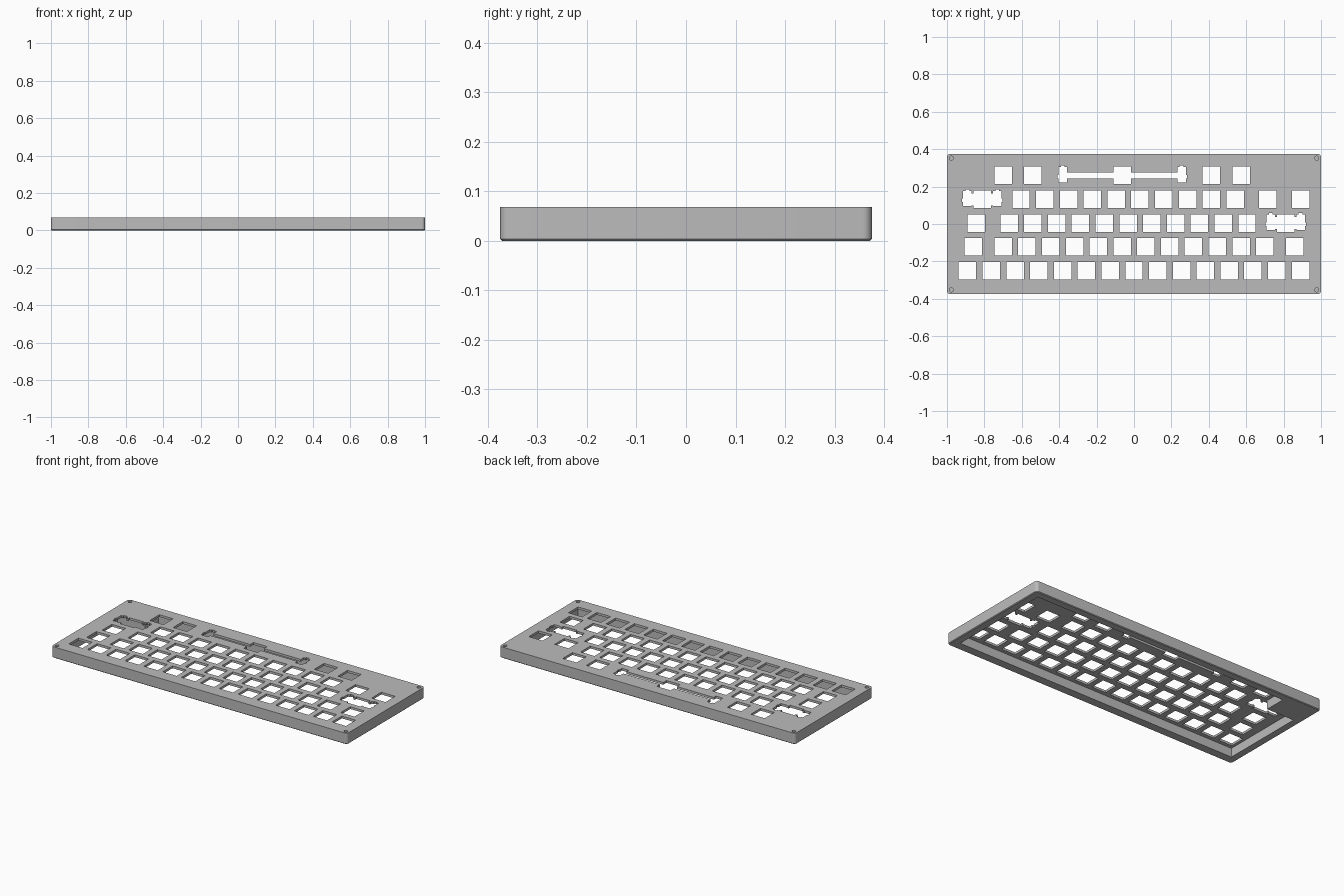
import bpy, bmesh, math
from mathutils import Vector

if "Cube" in bpy.data.objects:
    bpy.data.objects.remove(bpy.data.objects["Cube"], do_unlink=True)

U = 0.1272            # one key pitch
MM = U / 19.05        # one millimetre
HEIGHT, PLATE = 0.068, 0.014
HX, HY = 1.0, 0.375   # outer half size
ROW_Y = 0.005         # middle key row

grey = bpy.data.materials.new("plain grey")
grey.use_nodes = True
colour = (0.5, 0.5, 0.5, 1)
grey.diffuse_color = colour
grey.node_tree.nodes["Principled BSDF"].inputs["Base Color"].default_value = colour


def prism(bm, outline, z0, z1):
    """Extrude a counter-clockwise outline from z0 to z1."""
    face = bm.faces.new([bm.verts.new((x, y, z0)) for x, y in outline])
    top = bmesh.ops.extrude_face_region(bm, geom=[face])["geom"]
    verts = [g for g in top if isinstance(g, bmesh.types.BMVert)]
    bmesh.ops.translate(bm, verts=verts, vec=(0, 0, z1 - z0))


def make(name, bm):
    bmesh.ops.recalc_face_normals(bm, faces=bm.faces)
    mesh = bpy.data.meshes.new(name)
    bm.to_mesh(mesh)
    bm.free()
    mesh.materials.append(grey)
    ob = bpy.data.objects.new(name, mesh)
    bpy.context.collection.objects.link(ob)
    return ob


def circle(cx, cy, r, n=16):
    return [(cx + r * math.cos(math.tau * i / n), cy + r * math.sin(math.tau * i / n))
            for i in range(n)]


def rounded_rect(hx, hy, r, n=6):
    pts = []
    for k, (sx, sy) in enumerate([(1, 1), (-1, 1), (-1, -1), (1, -1)]):
        for i in range(n + 1):
            a = (k + i / n) * math.pi / 2
            pts.append((sx * (hx - r) + r * math.cos(a), sy * (hy - r) + r * math.sin(a)))
    return pts


def key_outline(stab=0, slot=0):
    """Square switch opening in mm, with stabiliser openings at +-stab."""
    if not stab:
        return [(7, -7), (7, 7), (-7, 7), (-7, -7)]
    a, b = stab - 3.4, stab + 3.4
    half = [(7, -7), (7, -slot), (a, -slot), (a, -5.5), (b, -5.5),
            (b, -2.3), (b + 0.8, -2.3), (b + 0.8, 0.5), (b, 0.5), (b, 6.8),
            (stab + 1.5, 6.8), (stab + 1.5, 8), (stab - 1.5, 8), (stab - 1.5, 6.8),
            (a, 6.8), (a, slot), (7, slot), (7, 7)]
    return half + [(-x, y) for x, y in reversed(half)]


# Solid case body with rounded corners and a small bottom chamfer
bm = bmesh.new()
prism(bm, rounded_rect(HX, HY, 0.018), 0, HEIGHT)
rim = [e for e in bm.edges if all(v.co.z < 0.001 for v in e.verts)]
bmesh.ops.bevel(bm, geom=rim, offset=0.004, segments=1, affect='EDGES')
case = make("keyboard_case", bm)

# Cavity below the plate, leaving a solid block in one back corner
bm = bmesh.new()
ix, front, back, block_x, block_y = 0.954, -0.32, 0.33, -0.77, 0.2
prism(bm, [(-ix, front), (ix, front), (ix, back), (block_x, back),
           (block_x, block_y), (-ix, block_y)], -0.02, HEIGHT - PLATE)
cavity = make("cavity_cutter", bm)

# Key openings: centres in key pitches for each row, front to back
rows = [
    [i - 7 for i in range(15)],
    [-6.75] + [i - 5.5 for i in range(12)] + [6.75],
    [-6.625] + [i - 5.25 for i in range(11)],
    [i - 4.75 for i in range(10)] + [5.625, 7],
    [-5.5, -4.25, 3.25, 4.5],
]
keys = [(x, r - 2, key_outline()) for r, row in enumerate(rows) for x in row]
keys += [(6.375, 0, key_outline(11.9, 4.8)),
         (-6.375, 1, key_outline(11.9, 4.8)),
         (-0.5, 2, key_outline(47.6, 2.3))]
bm = bmesh.new()
for kx, ky, shape in keys:
    prism(bm, [(kx * U + x * MM, ROW_Y + ky * U + y * MM) for x, y in shape],
          0.03, HEIGHT + 0.03)

# Blind screw holes in the four corners
for sx in (-1, 1):
    for sy in (-1, 1):
        prism(bm, circle(sx * 0.976, sy * 0.352, 0.011), 0.03, HEIGHT + 0.03)
openings = make("opening_cutter", bm)

# Cut the case and bake the result
for cutter in (cavity, openings):
    cutter.hide_render = True
    mod = case.modifiers.new(cutter.name, 'BOOLEAN')
    mod.operation, mod.solver, mod.object = 'DIFFERENCE', 'EXACT', cutter
bpy.context.view_layer.update()
graph = bpy.context.evaluated_depsgraph_get()
case.data = bpy.data.meshes.new_from_object(case.evaluated_get(graph))
case.modifiers.clear()
for cutter in (cavity, openings):
    bpy.data.objects.remove(cutter, do_unlink=True)

# Smooth only the rounded corners and screw holes
bpy.ops.object.select_all(action='DESELECT')
case.select_set(True)
bpy.context.view_layer.objects.active = case
bpy.ops.object.shade_smooth_by_angle(angle=math.radians(30))
